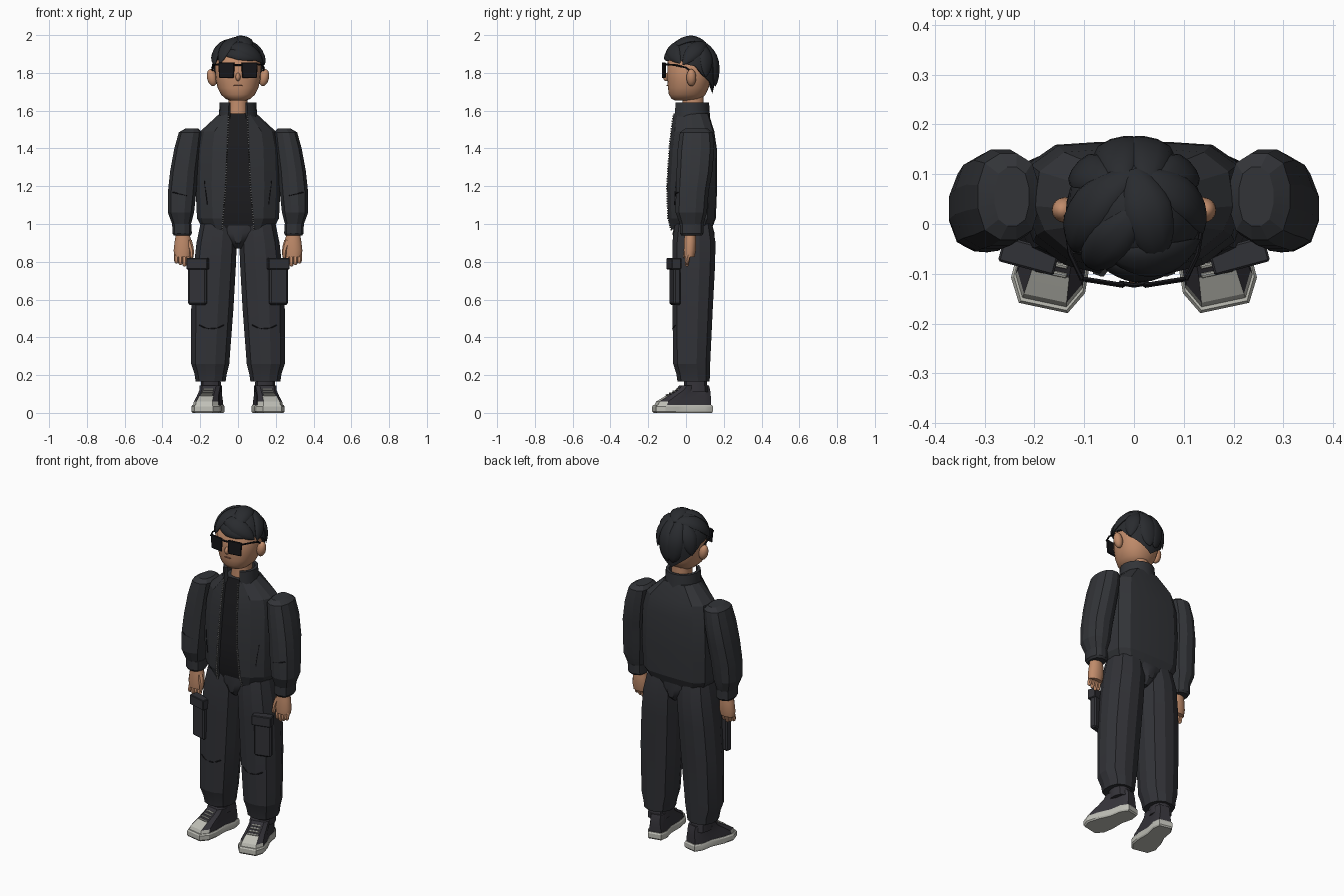
import bpy, bmesh
from math import sin, cos, pi, radians
from mathutils import Vector, Matrix
from mathutils.bvhtree import BVHTree

if "Cube" in bpy.data.objects:
    bpy.data.objects.remove(bpy.data.objects["Cube"])


def material(name, *rgb):
    m = bpy.data.materials.new(name)
    m.diffuse_color = (*rgb, 1)
    m.use_nodes = True
    m.node_tree.nodes["Principled BSDF"].inputs["Base Color"].default_value = m.diffuse_color
    return m


JACKET = material("charcoal cloth", .032, .034, .039)
TROUSER = material("dark trouser cloth", .031, .032, .038)
SHIRT = material("black shirt", .012, .012, .014)
HAIR = material("black hair", .022, .024, .028)
SKIN = material("tan skin", .53, .26, .145)
BLACK = material("black", .008, .008, .01)
SHOE = material("shoe cloth", .036, .034, .042)
SOLE = material("pale rubber", .52, .52, .47)
ZIP = material("zip metal", .2, .2, .2)
LIP = material("lip brown", .3, .12, .07)


def finish(name, bm, mats, angle=25, matrix=None):
    bmesh.ops.recalc_face_normals(bm, faces=bm.faces)
    me = bpy.data.meshes.new(name)
    bm.to_mesh(me)
    bm.free()
    ob = bpy.data.objects.new(name, me)
    bpy.context.collection.objects.link(ob)
    for m in mats if isinstance(mats, list) else [mats]:
        me.materials.append(m)
    if matrix:
        me.transform(matrix)
    bpy.ops.object.select_all(action='DESELECT')
    ob.select_set(True)
    bpy.context.view_layer.objects.active = ob
    bpy.ops.object.shade_smooth_by_angle(angle=radians(angle))
    return ob


def bridge(name, rings, mats, angle=25, rule=None, matrix=None):
    """Skin a stack of rings and cap both ends."""
    bm = bmesh.new()
    vs = [[bm.verts.new(p) for p in r] for r in rings]
    n = len(vs[0])
    for a, b in zip(vs, vs[1:]):
        for i in range(n):
            f = bm.faces.new((a[i], a[(i + 1) % n], b[(i + 1) % n], b[i]))
            if rule:
                f.material_index = rule(i, f.calc_center_median())
    bm.faces.new(vs[0])
    bm.faces.new(vs[-1])
    return finish(name, bm, mats, angle, matrix)


def oval(cx, cy, z, rx, ry, n, p):
    pts = []
    for i in range(n):
        c, s = cos(2 * pi * (i + .5) / n), sin(2 * pi * (i + .5) / n)
        k = (abs(c) ** p + abs(s) ** p) ** (-1 / p)
        pts.append((cx + rx * c * k, cy + ry * s * k, z))
    return pts


def loft(name, rows, mat, s=1, n=12, p=2.6, angle=25):
    return bridge(name, [oval(s * r[0], *r[1:], n, p) for r in rows], mat, angle)


def box(name, loc, size, mat, rot=0, axis='Z', bevel=.004, taper=1):
    bm = bmesh.new()
    bmesh.ops.create_cube(bm, size=1)
    for v in bm.verts:
        v.co.x *= taper if v.co.z < 0 else 1
        v.co = Vector(size) * v.co
    if bevel:
        bmesh.ops.bevel(bm, geom=bm.edges[:], offset=bevel, segments=1, affect='EDGES')
    return finish(name, bm, mat, 25, Matrix.Translation(loc) @ Matrix.Rotation(radians(rot), 4, axis))


def ball(name, loc, rad, mat, tilt=0):
    bm = bmesh.new()
    bmesh.ops.create_uvsphere(bm, u_segments=16, v_segments=10, radius=1)
    return finish(name, bm, mat, 60, Matrix.Translation(loc) @ Matrix.Rotation(radians(tilt), 4, 'Y')
                  @ Matrix.Diagonal((*rad, 1)))


def tube(name, path, radius, mat, sides=6, flat=1, centre=None):
    """Tube along a path; radius is a function of 0..1, flattened towards a centre."""
    path = [Vector(p) for p in path]
    last, rings = len(path) - 1, []
    for i, q in enumerate(path):
        d = (path[min(i + 1, last)] - path[max(i - 1, 0)]).normalized()
        up = q - centre if centre else Vector((.1, 1, .2))
        side = d.cross(up).normalized()
        up, r = side.cross(d), radius(i / last)
        angles = [2 * pi * k / sides for k in range(sides)]
        rings.append([q + r * (side * cos(a) + up * flat * sin(a)) for a in angles])
    return bridge(name, rings, mat, 50)


def seam(name, target, xz):
    """Thin stitched line laid on the front of a part."""
    bm = bmesh.new()
    bm.from_mesh(target.data)
    tree = BVHTree.FromBMesh(bm)
    hits = [tree.ray_cast(Vector((x, -2, z)), Vector((0, 1, 0)))[0] for x, z in xz]
    bm.free()
    hits = [h for h in hits if h]
    if len(hits) > 1:
        tube(name, hits, lambda t: .003, BLACK, 4)


# Jacket body with recessed shirt strip: z, half width, front, back, half opening
ROWS = [(.97, .185, -.078, .135, .082), (1.03, .217, -.095, .158, .078), (1.2, .225, -.1, .165, .064),
        (1.4, .218, -.088, .163, .055), (1.49, .2, -.078, .15, .052), (1.585, .097, -.065, .12, .048)]


def body_ring(z, w, f, b, o):
    h = [(o, f + .025), (o + .004, f), (.62 * w, f + .018), (.9 * w, f + .065), (w, (f + b) / 2),
         (.95 * w, b - .045), (.7 * w, b - .006), (.3 * w, b)]
    return [(x, y, z) for x, y in h] + [(-x, y, z) for x, y in reversed(h)]


jacket = bridge("jacket_body", [body_ring(*r) for r in ROWS], [JACKET, SHIRT], 15,
                lambda i, c: 1 if i == 15 else 0)

# Standing collar, open at the front
collar = []
for k in range(15):
    a = radians(-60 + 300 * k / 14)
    collar.append([(r * cos(a) * .099, .027 + r * sin(a) * .097, z)
                   for r, z in ((1.04, 1.555), (.98, 1.642), (.8, 1.642), (.8, 1.555))])
bridge("collar", collar, JACKET)


def shoe_ring(hx, yf, yb, z):
    h = [(.66, 0), (1, .15), (.96, .36), (.72, .62), (.76, .85), (.52, 1)]
    half = [(u * hx, yf + v * (yb - yf), z) for u, v in h]
    return half + [(-x, y, z) for x, y, z in reversed(half)]


for s in (-1, 1):
    # Zip teeth down both edges of the opening
    for a, b in zip(ROWS, ROWS[1:]):
        count = round((b[0] - a[0]) / .0133)
        for k in range(count):
            z, w, f, back, o = Vector(a).lerp(Vector(b), k / count)
            box("zip_tooth", (s * o, f - .001, z), (.008, .008, .0075), ZIP, bevel=0)
    seam("jacket_pocket_slit", jacket, [(s * (.162 + .008 * k), 1.1 + .065 * k) for k in range(3)])

    # Sleeve and cuff
    sleeve = loft("sleeve", [(.245, .055, 1.505, .035, .06), (.252, .055, 1.485, .062, .088),
                             (.268, .053, 1.4, .07, .098), (.286, .045, 1.28, .074, .096),
                             (.296, .033, 1.17, .076, .088), (.302, .028, 1.06, .07, .084),
                             (.298, .03, .985, .046, .058)], JACKET, s, angle=15)
    loft("cuff", [(.297, .03, 1, .052, .064), (.296, .03, .95, .052, .063), (.295, .03, .938, .044, .055)],
         JACKET, s)
    seam("sleeve_crease", sleeve, [(s * (.27 + .025 * k), 1.15 + .006 * k) for k in range(4)])

    # Hand
    loft("palm", [(.293, .022, .96, .034, .03), (.291, .022, .91, .045, .033),
                  (.292, .02, .86, .05, .033), (.293, .018, .825, .044, .028)], SKIN, s, angle=60, p=2.2)
    for k in range(4):
        x, drop = s * (.262 + .021 * k), .07 - .008 * abs(k - 1)
        tube("finger", [(x, .018 - .013 * sin(t * 2), .845 - drop * t) for t in (0, .35, .7, .9, 1)],
             lambda t: .013 if t < .7 else .012 - .026 * (t - .7), SKIN)
    tube("thumb", [(s * (.262 - .018 * sin(t * 2)), .012 - .02 * t, .91 - .09 * t) for t in (0, .3, .6, .9, 1)],
         lambda t: .018 - .011 * t, SKIN)

    # Trouser leg with gathered hem
    leg = loft("trouser_leg", [(.102, .04, 1, .098, .1), (.113, .042, .9, .108, .116),
                               (.124, .04, .76, .113, .114), (.136, .035, .55, .113, .108),
                               (.147, .03, .26, .102, .099), (.145, .038, .205, .086, .09),
                               (.145, .04, .165, .08, .086)], TROUSER, s, angle=15)
    seam("knee_seam", leg, [(s * (.14 + .065 * t), .445 + .02 * t * t) for t in (-1, -.6, -.2, .2, .6, 1)])

    # Cargo pocket and flap
    box("cargo_pocket", (s * .212, -.058, .68), (.1, .04, .215), TROUSER, s * 15, bevel=.008)
    box("pocket_flap", (s * .211, -.064, .79), (.115, .052, .06), TROUSER, s * 15)

    # Shoe, built straight then toed out
    place = Matrix.Translation((s * .15, -.017, 0)) @ Matrix.Rotation(s * radians(12), 4, 'Z')
    bridge("sole", [shoe_ring(.076 - e, e - .155, .155 - e, z)
                    for e, z in ((.006, 0), (0, .008), (0, .034), (.005, .042))], SOLE, matrix=place)
    bridge("shoe_upper", [shoe_ring(*r) for r in ((.069, -.145, .146, .038), (.066, -.135, .146, .06),
                                                  (.058, -.085, .145, .09), (.054, -.03, .142, .122),
                                                  (.056, -.012, .136, .145))],
           [SHOE, SOLE], 25, lambda i, c: 1 if c.y < -.1 and c.z < .08 else 0, place)
    for k in range(4):
        lace = box("shoe_lace", (0, -.082 + .018 * k, .094 + .0105 * k), (.066 - .004 * k, .009, .008),
                   SOLE, 30, 'X', .002)
        lace.data.transform(place)
    loft("ankle", [(.142, .055, .11, .055, .062), (.146, .045, .21, .052, .062)], SHOE, s, angle=40)

    # Ear and sunglasses sides
    ball("ear", (s * .138, .028, 1.775), (.026, .026, .046), SKIN, s * 12)
    box("lens", (s * .061, -.117, 1.814), (.088, .01, .084), BLACK, s * 9, taper=.9)
    tube("glasses_temple", [(s * .104, -.112, 1.845), (s * .128, -.06, 1.842), (s * .137, 0, 1.828),
                            (s * .134, .035, 1.8)], lambda t: .005, BLACK)

# Hips joining the legs
loft("hips", [(0, .04, .87, .02, .07), (0, .04, .9, .05, .105), (0, .04, .95, .09, .113),
              (0, .04, .995, .19, .1)], TROUSER, angle=30)

# Neck, head and face
loft("neck", [(0, .035, 1.53, .06, .06), (0, .038, 1.62, .052, .056), (0, .038, 1.7, .052, .056)],
     SKIN, angle=60)
loft("head", [(0, 0, 1.655, .045, .06), (0, .002, 1.662, .066, .078), (0, .006, 1.685, .09, .097),
              (0, .012, 1.72, .108, .108), (0, .017, 1.77, .12, .117), (0, .022, 1.86, .122, .121),
              (0, .03, 1.95, .05, .06)], SKIN, n=28, p=2.25, angle=70)
ball("nose", (0, -.104, 1.778), (.013, .018, .022), SKIN)
ball("mouth", (0, -.0985, 1.733), (.024, .004, .0035), LIP)
tube("glasses_bridge", [(.03 * t, -.123 + .005 * t * t, 1.842) for t in (-1, 0, 1)], lambda t: .005, BLACK)

# Hair cap with a hairline that drops to a point at the nape
C, R = Vector((0, .024, 1.835)), Vector((.137, .136, .15))
HEM = [(0, 1.895), (55, 1.885), (80, 1.845), (100, 1.835), (120, 1.785), (180, 1.69)]


def hem_z(deg):
    for (a, za), (b, zb) in zip(HEM, HEM[1:]):
        if deg <= b:
            return za + (zb - za) * (deg - a) / (b - a)


def girth(h):
    return max(0, 1 - h * h) ** .5 if h > 0 else 1 - .16 * h * h


N, M = 36, 10
cap = []
for j in range(M + 2):
    ring = []
    for i in range(N):
        a = 2 * pi * i / N
        drop = 1 - cos(max(.02, min(j, M) / M) * pi / 2)
        z = C.z + R.z - (C.z + R.z - hem_z(360 * min(i, N - i) / N)) * drop
        k = girth((z - C.z) / R.z)
        if j > M:
            k, z = .55, max(z, 1.8)
        ring.append((C.x - k * R.x * sin(a), C.y - k * R.y * cos(a), z))
    cap.append(ring)
bridge("hair_cap", cap, HAIR, 50)


def hair_lock(start, end, width):
    """Tapered lock swept over the cap between two directions, lifting at its tip."""
    path = []
    for k in range(13):
        t = k / 12
        d = Vector(start).lerp(Vector(end), t).normalized()
        flat = Vector((d.x, d.y, 0)).normalized() * girth(d.z) * (.97 + .09 * t * t)
        path.append(C + Vector((flat.x, flat.y, d.z * .97)) * R)
    tube("hair_lock", path, lambda t: width * (.4 + 1.5 * t if t < .4 else max(.06, 1 - ((t - .4) / .6) ** 2)),
         HAIR, 10, .4, C)


# Fringe, crown, then paired side and nape locks
hair_lock((-.05, .55, .8), (-1, -.65, .05), .046)
hair_lock((.1, .05, 1), (-.8, -.9, .1), .042)
hair_lock((-.35, -.6, .7), (.95, -.4, .12), .046)
hair_lock((-.5, -.75, .45), (.75, -.7, .25), .036)
hair_lock((.15, .55, .8), (1, -.3, .05), .042)
hair_lock((0, .6, .75), (.35, -.75, .6), .048)
for s in (-1, 1):
    hair_lock((s * .35, .4, .8), (s * .85, .6, -.45), .042)
    hair_lock((s * .2, .5, .85), (s * .1, .9, -.95), .05)
